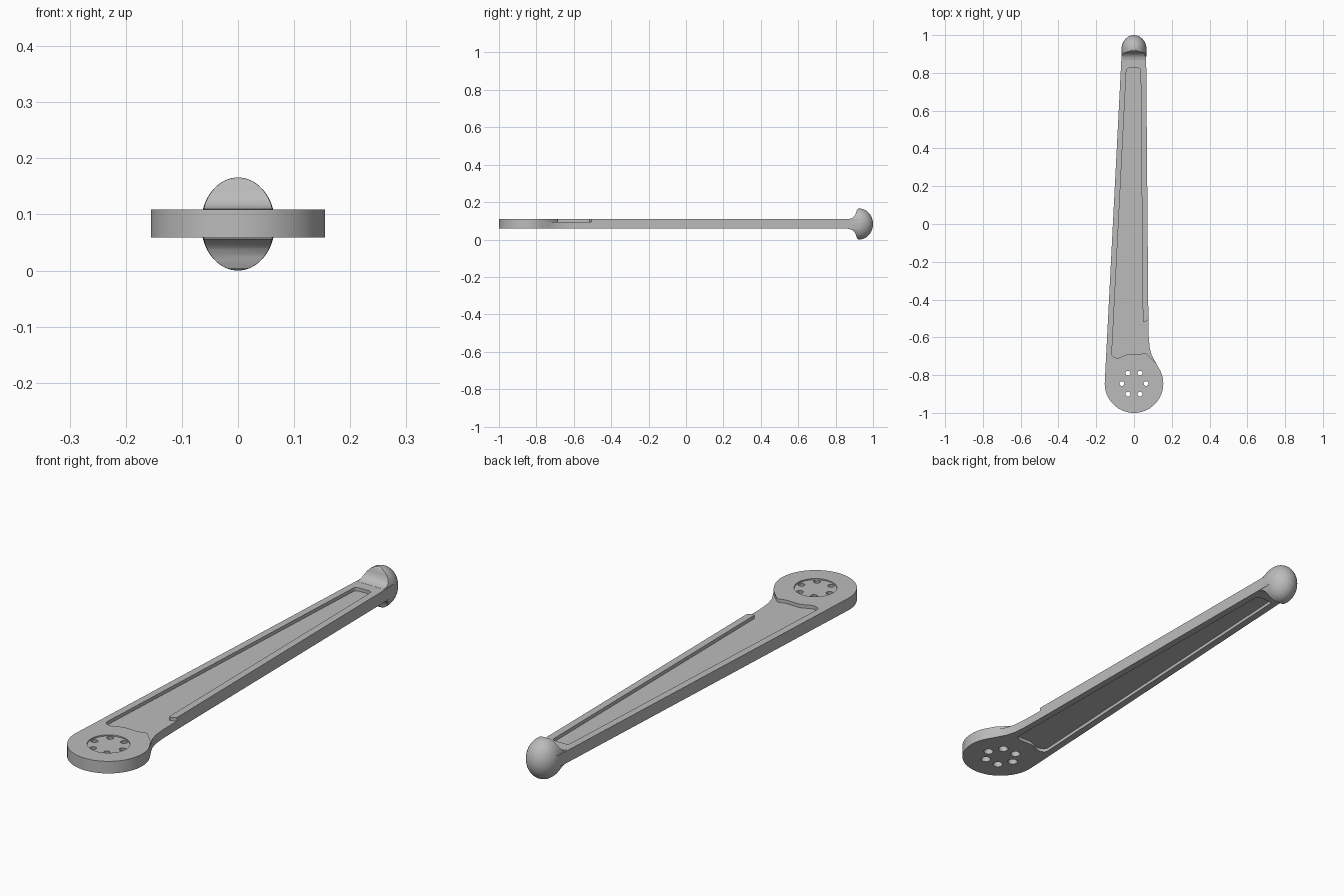
import bpy
import bmesh
from math import sin, cos, pi, radians
from mathutils import Vector, Matrix

cube = bpy.data.objects.get("Cube")
if cube:
    bpy.data.objects.remove(cube)

grey = bpy.data.materials.new("plain grey")
grey.use_nodes = True
COLOUR = (0.5, 0.5, 0.5, 1)
grey.diffuse_color = COLOUR
grey.node_tree.nodes["Principled BSDF"].inputs["Base Color"].default_value = COLOUR

BOTTOM, TOP, MID = 0.059, 0.109, 0.083
HUB = Vector((0, -0.845))


def finish(name, bm):
    bmesh.ops.recalc_face_normals(bm, faces=bm.faces)
    mesh = bpy.data.meshes.new(name)
    bm.to_mesh(mesh)
    bm.free()
    mesh.materials.append(grey)
    obj = bpy.data.objects.new(name, mesh)
    bpy.context.collection.objects.link(obj)
    return obj


def prism(name, points, vector):
    """Extrude a closed 3D outline along a vector."""
    bm = bmesh.new()
    face = bm.faces.new([bm.verts.new(p) for p in points])
    new = bmesh.ops.extrude_face_region(bm, geom=[face])["geom"]
    bmesh.ops.translate(bm, vec=vector, verts=[v for v in new if isinstance(v, bmesh.types.BMVert)])
    return finish(name, bm)


def cone(name, centre, r_low, r_high, z_low, z_high, sides):
    bm = bmesh.new()
    place = Matrix.Translation((centre[0], centre[1], (z_low + z_high) / 2))
    bmesh.ops.create_cone(bm, cap_ends=True, segments=sides, radius1=r_low,
                          radius2=r_high, depth=z_high - z_low, matrix=place)
    return finish(name, bm)


def activate(obj):
    bpy.ops.object.select_all(action="DESELECT")
    obj.select_set(True)
    bpy.context.view_layer.objects.active = obj


def boolean(obj, cutter, operation="DIFFERENCE"):
    activate(obj)
    mod = obj.modifiers.new("cut", "BOOLEAN")
    mod.operation, mod.object, mod.solver = operation, cutter, "EXACT"
    bpy.ops.object.modifier_apply(modifier=mod.name)
    bpy.data.objects.remove(cutter)


def rounded(points, radius, steps=5):
    """Round the corners of a flat polygon."""
    out = []
    for i, p in enumerate(points):
        p = Vector(p)
        a = Vector(points[i - 1]) - p
        b = Vector(points[(i + 1) % len(points)]) - p
        a = p + a.normalized() * min(radius, a.length * 0.45)
        b = p + b.normalized() * min(radius, b.length * 0.45)
        for k in range(steps + 1):
            t = k / steps
            out.append(a * (1 - t) ** 2 + p * 2 * t * (1 - t) + b * t * t)
    return out


def flat(points, z):
    return [(p[0], p[1], z) for p in points]


# Tapered arm with a round hub
hub_arc = [HUB + 0.155 * Vector((cos(radians(a)), sin(radians(a)))) for a in range(176, 391, 4)]
right_edge = [(0.113, -0.73), (0.094, -0.695), (0.083, -0.655), (0.078, -0.6), (0.076, -0.5)]
outline = [(-0.064, 0.93)] + hub_arc + right_edge + [(0.064, 0.93)]
arm = prism("arm", flat(outline, BOTTOM), (0, 0, TOP - BOTTOM))

# Shallow pockets: the upper one runs out through the right edge
end = [(-0.04, 0.825), (-0.118, -0.7)]
foot = [(-0.085, -0.712), (-0.04, -0.69), (0.03, -0.692)]
upper = rounded(end + foot + [(0.06, -0.68), (0.13, -0.75), (0.13, -0.47),
                              (0.047, -0.525), (0.035, 0.825)], 0.016)
boolean(arm, prism("upper_pocket", flat(upper, TOP - 0.014), (0, 0, 0.05)))
lower = rounded(end + foot + [(0.05, -0.68), (0.035, 0.825)], 0.016)
boolean(arm, prism("lower_pocket", flat(lower, BOTTOM + 0.014), (0, 0, -0.05)))

# Hub recess and ring of six tapered holes
boolean(arm, cone("hub_recess", HUB, 0.08, 0.08, TOP - 0.005, TOP + 0.02, 48))
for k in range(6):
    spot = HUB + 0.064 * Vector((cos(k * pi / 3), sin(k * pi / 3)))
    boolean(arm, cone("hole", spot, 0.02, 0.012, BOTTOM - 0.002, TOP, 20))

# Rounded end knob: a domed oval bar trimmed to a flared side profile
SIDES = 64
rings = [(0.865, 0.97), (0.9, 0.99), (0.925, 1)]
rings += [(0.925 + 0.075 * sin(t * pi / 32), cos(t * pi / 32)) for t in range(1, 16)]
bm = bmesh.new()
loops = []
for y, s in rings:
    loops.append([bm.verts.new((0.066 * s * cos(2 * pi * i / SIDES), y,
                                MID + 0.083 * s * sin(2 * pi * i / SIDES))) for i in range(SIDES)])
for a, b in zip(loops, loops[1:]):
    for i in range(SIDES):
        j = (i + 1) % SIDES
        bm.faces.new((a[i], a[j], b[j], b[i]))
tip = bm.verts.new((0, 1, MID))
for i in range(SIDES):
    bm.faces.new((loops[-1][i], loops[-1][(i + 1) % SIDES], tip))
bm.faces.new(loops[0])
knob = finish("end_knob", bm)

flare = [(0.867, 0.0265), (0.88, 0.0285), (0.892, 0.034), (0.901, 0.043),
         (0.907, 0.054), (0.911, 0.068), (0.915, 0.078), (0.922, 0.083), (0.93, 0.1), (1.1, 0.1)]
side = [(-0.2, y, MID + h) for y, h in flare] + [(-0.2, y, MID - h) for y, h in reversed(flare)]
boolean(knob, prism("flare_profile", side, (0.4, 0, 0)), "INTERSECT")

for obj in (arm, knob):
    activate(obj)
    bpy.ops.object.shade_smooth_by_angle(angle=radians(32))
